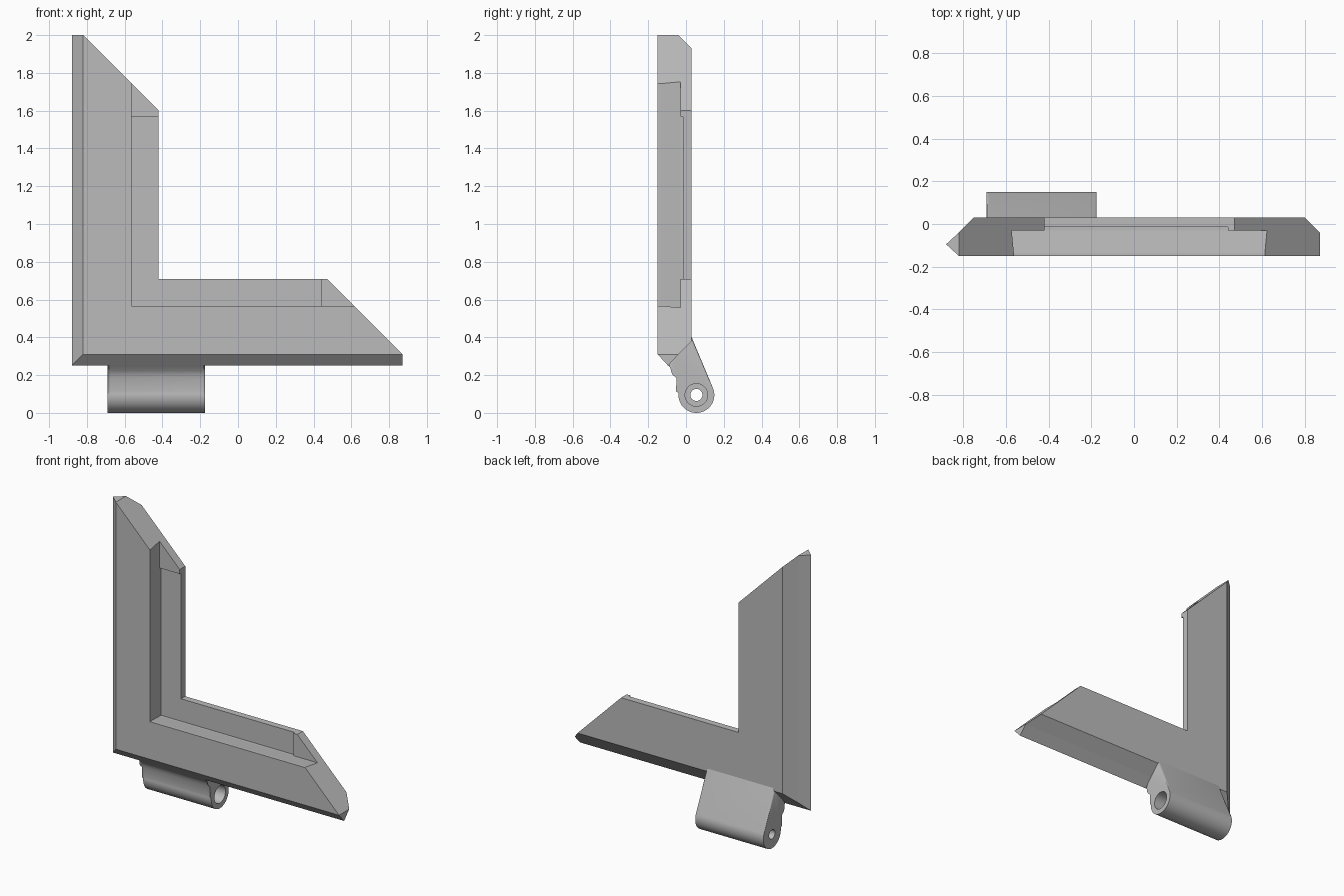
import bpy, bmesh
from math import atan2, acos, cos, sin, radians, hypot, pi

if "Cube" in bpy.data.objects:
    bpy.data.objects.remove(bpy.data.objects["Cube"], do_unlink=True)

grey = bpy.data.materials.new("plain grey")
grey.use_nodes = True
grey.diffuse_color = (0.5, 0.5, 0.5, 1)
grey.node_tree.nodes["Principled BSDF"].inputs["Base Color"].default_value = (0.5, 0.5, 0.5, 1)

LEFT, BOTTOM, MITRE = -0.88, 0.25, 1.18   # outer edges; arm ends lie on x + z = MITRE
SWAP = BOTTOM - LEFT                      # swaps the upright and level arms


def finish(name, bm):
    bmesh.ops.recalc_face_normals(bm, faces=bm.faces)
    mesh = bpy.data.meshes.new(name)
    bm.to_mesh(mesh)
    bm.free()
    mesh.materials.append(grey)
    obj = bpy.data.objects.new(name, mesh)
    bpy.context.collection.objects.link(obj)
    return obj


def swap_arm(p):
    return (p[2] - SWAP, p[1], p[0] + SWAP)


def prism(bm, near, far):
    a = [bm.verts.new(p) for p in near]
    b = [bm.verts.new(p) for p in far]
    caps = [bm.faces.new(a), bm.faces.new(b)]
    for i in range(len(a)):
        j = (i + 1) % len(a)
        bm.faces.new((a[i], a[j], b[j], b[i]))
    return caps


# L-shaped frame: one rebated section swept round a mitred corner
section = [(0.06, -0.04), (0, -0.095), (0.06, -0.15), (0.317, -0.15), (0.317, -0.135),
           (0.307, -0.03), (0.307, -0.015), (0.46, -0.015), (0.46, 0.03), (0.13, 0.03)]
top_end = [(LEFT + d, y, min(2.0, MITRE - LEFT - d)) for d, y in section]
corner = [(LEFT + d, y, BOTTOM + d) for d, y in section]
bm = bmesh.new()
rings = [[bm.verts.new(p) for p in ring]
         for ring in (top_end, corner, [swap_arm(p) for p in top_end])]
for r, s in zip(rings, rings[1:]):
    for i in range(len(r)):
        j = (i + 1) % len(r)
        bm.faces.new((r[i], r[j], s[j], s[i]))
for r in (rings[0], rings[-1]):
    bm.faces.new(r[:3])             # blunt tip
    bm.faces.new([r[0]] + r[2:])    # diagonal end
finish("corner_frame", bm)

# Shallow stops closing the pocket at each arm end
stop = [(-0.573, 1.57), (-0.42, 1.57), (-0.42, 1.6), (-0.573, 1.753)]
front = [(x, -0.03, z) for x, z in stop]
back = [(x, -0.01, z) for x, z in stop]
for name, place in (("upper_stop", lambda p: p), ("side_stop", swap_arm)):
    bm = bmesh.new()
    prism(bm, [place(p) for p in front], [place(p) for p in back])
    finish(name, bm)

# Hinge knuckle: round barrel with a tapering web up to the frame
cy, cz, rad = 0.055, 0.095, 0.095
x0, x1 = -0.69, -0.175
top_y, top_z = 0.03, 0.4
start = atan2(top_z - cz, top_y - cy) - acos(rad / hypot(top_z - cz, top_y - cy))
end = radians(168) - 2 * pi
steps = 32
profile = [(cy + rad * cos(a), cz + rad * sin(a))
           for a in (start + (end - start) * i / steps for i in range(steps + 1))]
profile += [(-0.051, 0.185), (-0.056, 0.205), (-0.066, 0.223), (-0.095, 0.252),
            (-0.06, 0.31), (0.0, 0.4), (top_y, top_z)]
bm = bmesh.new()
caps = prism(bm, [(x0, y, z) for y, z in profile], [(x1, y, z) for y, z in profile])
rims = list({e for f in caps for e in f.edges})
bmesh.ops.bevel(bm, geom=rims, offset=0.014, segments=3, profile=0.5,
                affect='EDGES', clamp_overlap=True)
hinge = finish("hinge_knuckle", bm)


# Pin hole, with a wider counterbore from the left end
def bore(radius, start_x, end_x):
    bpy.ops.mesh.primitive_cylinder_add(
        vertices=32, radius=radius, depth=end_x - start_x,
        location=((start_x + end_x) / 2, cy, cz), rotation=(0, pi / 2, 0))
    cutter = bpy.context.object
    cutter.name = "bore_cutter"
    cutter.hide_render = True
    cutter.data.materials.append(grey)
    mod = hinge.modifiers.new("bore", 'BOOLEAN')
    mod.operation, mod.solver, mod.object = 'DIFFERENCE', 'EXACT', cutter
    bpy.context.view_layer.objects.active = hinge
    bpy.ops.object.modifier_apply(modifier=mod.name)
    bpy.data.objects.remove(cutter, do_unlink=True)


bore(0.032, x0 - 0.1, x1 + 0.1)
bore(0.06, x1 - 0.35, x1 + 0.1)

bpy.ops.object.select_all(action='DESELECT')
hinge.select_set(True)
bpy.context.view_layer.objects.active = hinge
bpy.ops.object.shade_smooth_by_angle(angle=radians(35))
